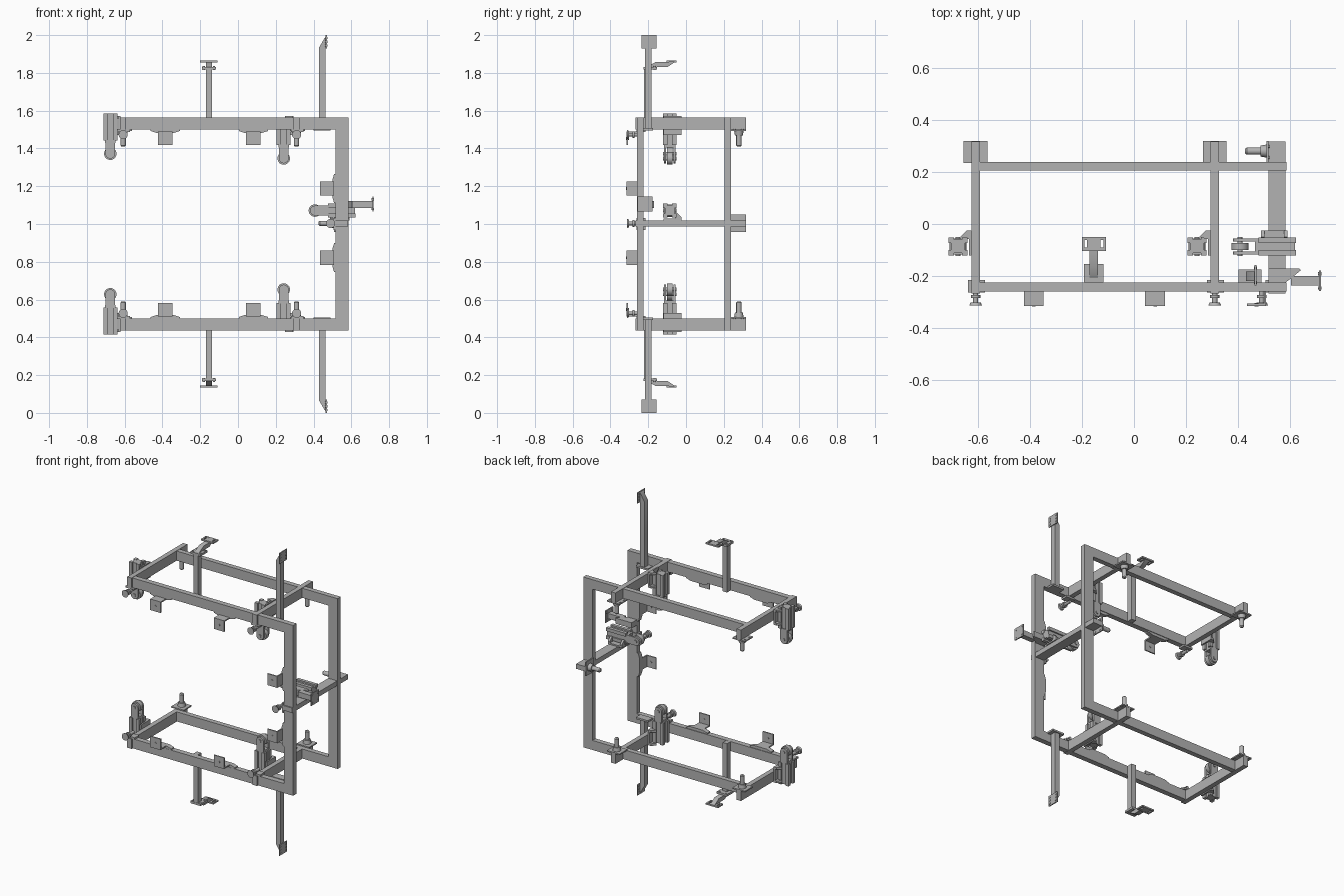
import bpy, bmesh, math
from mathutils import Matrix, Vector

if "Cube" in bpy.data.objects:
    bpy.data.objects.remove(bpy.data.objects["Cube"])

grey = bpy.data.materials.new("steel_grey")
grey.use_nodes = True
grey.diffuse_color = (0.45, 0.45, 0.45, 1)
grey.node_tree.nodes["Principled BSDF"].inputs["Base Color"].default_value = (0.45, 0.45, 0.45, 1)


# Local frames: first axis runs along the rail, y is depth, third axis points inward
def top(x):
    return Matrix(((1, 0, 0, x), (0, 1, 0, 0), (0, 0, -1, 1.5), (0, 0, 0, 1)))


def bottom(x):
    return Matrix(((1, 0, 0, x), (0, 1, 0, 0), (0, 0, 1, 0.5), (0, 0, 0, 1)))


def side(z):
    return Matrix(((0, 0, -1, 0.517), (0, 1, 0, 0), (-1, 0, 0, z), (0, 0, 0, 1)))


# Shape helpers
def box(bm, a, y, n):
    spans = (a, y, n)
    size = [s[1] - s[0] for s in spans]
    mid = Vector([(s[0] + s[1]) / 2 for s in spans])
    bmesh.ops.create_cube(bm, size=1, matrix=Matrix.Translation(mid) @ Matrix.Diagonal((*size, 1)))


def cyl(bm, axis, center, r, span, r2=None, sides=20):
    c = list(center)
    c.insert(axis, (span[0] + span[1]) / 2)
    turn = (Matrix.Rotation(math.pi / 2, 4, 'Y'), Matrix.Rotation(-math.pi / 2, 4, 'X'), Matrix())[axis]
    bmesh.ops.create_cone(bm, cap_ends=True, segments=sides, radius1=r, radius2=r2 or r,
                          depth=span[1] - span[0], matrix=Matrix.Translation(c) @ turn)


def prism(bm, pts, axis, span):
    verts = []
    for p in pts:
        c = list(p)
        c.insert(axis, span[0])
        verts.append(bm.verts.new(c))
    face = bm.faces.new(verts)
    move = Vector((0, 0, 0))
    move[axis] = span[1] - span[0]
    out = bmesh.ops.extrude_face_region(bm, geom=[face], use_keep_orig=True)
    bmesh.ops.translate(bm, vec=move, verts=[v for v in out["geom"] if isinstance(v, bmesh.types.BMVert)])


def finish(name, bm, matrix=Matrix()):
    bm.transform(matrix)
    bmesh.ops.recalc_face_normals(bm, faces=bm.faces[:])
    mesh = bpy.data.meshes.new(name)
    bm.to_mesh(mesh)
    bm.free()
    mesh.materials.append(grey)
    obj = bpy.data.objects.new(name, mesh)
    bpy.context.collection.objects.link(obj)
    bpy.ops.object.select_all(action='DESELECT')
    obj.select_set(True)
    bpy.context.view_layer.objects.active = obj
    bpy.ops.object.shade_smooth_by_angle(angle=math.radians(35))


# C-shaped tube frames
def c_frame(name, y):
    bm = bmesh.new()
    l, r, i = -0.6, 0.585, 0.517
    prism(bm, [(l, 1.5), (i, 1.5), (i, 0.5), (l, 0.5), (l, 0.437), (r, 0.437), (r, 1.563), (l, 1.563)], 1, y)
    finish(name, bm)


# Cross tube with its end clamps, front knob and rear bolt
def cross_tube(name, m):
    bm = bmesh.new()
    box(bm, (-0.016, 0.016), (-0.267, 0.317), (-0.065, 0))
    finish(name + "_cross_tube", bm, m)

    bm = bmesh.new()
    box(bm, (-0.046, 0.046), (0.235, 0.318), (0, 0.008))
    box(bm, (-0.03, 0.036), (-0.262, -0.215), (0, 0.012))
    for a in (-0.034, 0.034):
        for y in (0.255, 0.298):
            cyl(bm, 2, (a, y), 0.006, (-0.003, 0.008), sides=12)
    finish(name + "_clamp_plates", bm, m)

    bm = bmesh.new()
    cyl(bm, 2, (0, 0.28), 0.025, (0.008, 0.032), 0.021)
    cyl(bm, 2, (0, 0.28), 0.014, (0.03, 0.084))
    cyl(bm, 2, (0, 0.28), 0.014, (0.084, 0.09), 0.009)
    finish(name + "_rear_bolt", bm, m)

    bm = bmesh.new()
    cyl(bm, 1, (0, 0.027), 0.01, (-0.305, -0.225))
    cyl(bm, 1, (0, 0.027), 0.018, (-0.284, -0.272))
    cyl(bm, 1, (0, 0.027), 0.024, (-0.312, -0.302), 0.02)
    finish(name + "_front_knob", bm, m)


# Grooved slide block with a fork and roller, held beside a cross tube
def roller_unit(name, m, shift):
    s, a, y = shift, -0.068, -0.086
    bm = bmesh.new()
    box(bm, (a - 0.027, a + 0.027), (y - 0.026, y + 0.026), (s - 0.084, s + 0.07))
    for i in (-1, 1):
        for j in (-1, 1):
            ca, cy = a + i * 0.026, y + j * 0.024
            box(bm, (ca - 0.011, ca + 0.011), (cy - 0.011, cy + 0.011), (s - 0.086, s + 0.058))
    finish(name + "_slide_block", bm, m)

    bm = bmesh.new()
    for j in (-1, 1):
        span = sorted((y + j * 0.019, y + j * 0.031))
        arc = [(a + 0.026 * math.cos(t * math.pi / 8), s + 0.128 + 0.026 * math.sin(t * math.pi / 8))
               for t in range(9)]
        prism(bm, [(a + 0.026, s + 0.055)] + arc + [(a - 0.026, s + 0.055)], 1, span)
    cyl(bm, 1, (a, s + 0.128), 0.01, (y - 0.036, y + 0.036))
    finish(name + "_fork", bm, m)

    bm = bmesh.new()
    cyl(bm, 1, (a, s + 0.128), 0.033, (y - 0.014, y + 0.014), sides=28)
    finish(name + "_roller", bm, m)

    # gusseted angle bracket
    bm = bmesh.new()
    box(bm, (-0.025, -0.015), (-0.12, -0.025), (-0.072, 0.03))
    for n in (-0.072, 0.016):
        prism(bm, [(-0.02, -0.025), (-0.035, -0.025), (-0.06, -0.05), (-0.02, -0.06)], 2, (n, n + 0.014))
    finish(name + "_angle_bracket", bm, m)


# Bent mounting tab
def mount_tab(name, m):
    bm = bmesh.new()
    prism(bm, [(-0.077, 0), (0.077, 0), (0.077, 0.008), (0.045, 0.018), (-0.045, 0.018), (-0.077, 0.008)],
          1, (-0.258, -0.228))
    box(bm, (-0.038, 0.038), (-0.314, -0.25), (0.01, 0.018))
    box(bm, (-0.038, 0.038), (-0.314, -0.306), (0.01, 0.083))
    cyl(bm, 1, (0, 0.047), 0.007, (-0.317, -0.303), sides=12)
    finish(name + "_mount_tab", bm, m)


# Short post with a reaching slotted plate
def short_arm(name, m):
    bm = bmesh.new()
    box(bm, (-0.016, 0.016), (-0.223, -0.186), (-0.318, 0))
    finish(name + "_short_post", bm, m)
    bm = bmesh.new()
    box(bm, (-0.037, 0.037), (-0.225, -0.154), (-0.332, -0.318))
    prism(bm, [(-0.21, -0.33), (-0.1, -0.33), (-0.058, -0.358), (-0.16, -0.358)], 0, (-0.016, 0.016))
    for y in (-0.103, -0.062):
        box(bm, (-0.046, 0.046), (y, y + 0.012), (-0.366, -0.356))
    for a, w in ((-0.041, 0.005), (0, 0.026), (0.041, 0.005)):
        box(bm, (a - w, a + w), (-0.1, -0.055), (-0.3655, -0.3565))
    for a in (-0.027, 0.027):
        for y in (-0.212, -0.167):
            cyl(bm, 2, (a, y), 0.006, (-0.336, -0.315), sides=12)
    finish(name + "_slotted_rest", bm, m)


# Tall post with a bevelled tip and a bolted end plate
def tall_arm(name, m):
    bm = bmesh.new()
    prism(bm, [(-0.0175, 0), (0.0175, 0), (0.0175, -0.495), (-0.0175, -0.435)], 1, (-0.218, -0.182))
    box(bm, (-0.046, 0.042), (-0.224, -0.174), (-0.008, 0.004))
    finish(name + "_tall_post", bm, m)
    bm = bmesh.new()
    box(bm, (0.0165, 0.023), (-0.236, -0.157), (-0.5, -0.43))
    for y in (-0.224, -0.169):
        for n in (-0.485, -0.465, -0.445):
            cyl(bm, 0, (y, n), 0.006, (0.014, 0.026), sides=12)
    finish(name + "_tall_end_plate", bm, m)


c_frame("front_frame", (-0.259, -0.224))
c_frame("rear_frame", (0.205, 0.238))

# Matching kits on the upper and lower rails
for level, frame in (("upper", top), ("lower", bottom)):
    for place, x, shift in (("right", -0.608, 0), ("left", 0.31, 0.025)):
        cross_tube(f"{level}_{place}", frame(x))
        roller_unit(f"{level}_{place}", frame(x), shift)
    for place, x in (("right", -0.385), ("left", 0.081)):
        mount_tab(f"{level}_{place}", frame(x))
    short_arm(level, frame(-0.154))
    tall_arm(level, frame(0.447))

# Kit on the column
cross_tube("column", side(1.003))
roller_unit("column", side(1.003), -0.018)
mount_tab("column_upper", side(1.188))
mount_tab("column_lower", side(0.822))

# Side arm stepping outward from the column
bm = bmesh.new()
prism(bm, [(0.517, -0.226), (0.517, -0.17), (0.635, -0.17), (0.64, -0.178), (0.605, -0.207), (0.58, -0.226)],
      2, (1.085, 1.122))
box(bm, (0.603, 0.712), (-0.236, -0.2), (1.086, 1.121))
finish("side_arm", bm)
bm = bmesh.new()
box(bm, (0.711, 0.718), (-0.258, -0.178), (1.066, 1.145))
for y in (-0.245, -0.191):
    for z in (1.08, 1.131):
        cyl(bm, 0, (y, z), 0.006, (0.707, 0.72), sides=12)
finish("side_arm_end_plate", bm)
